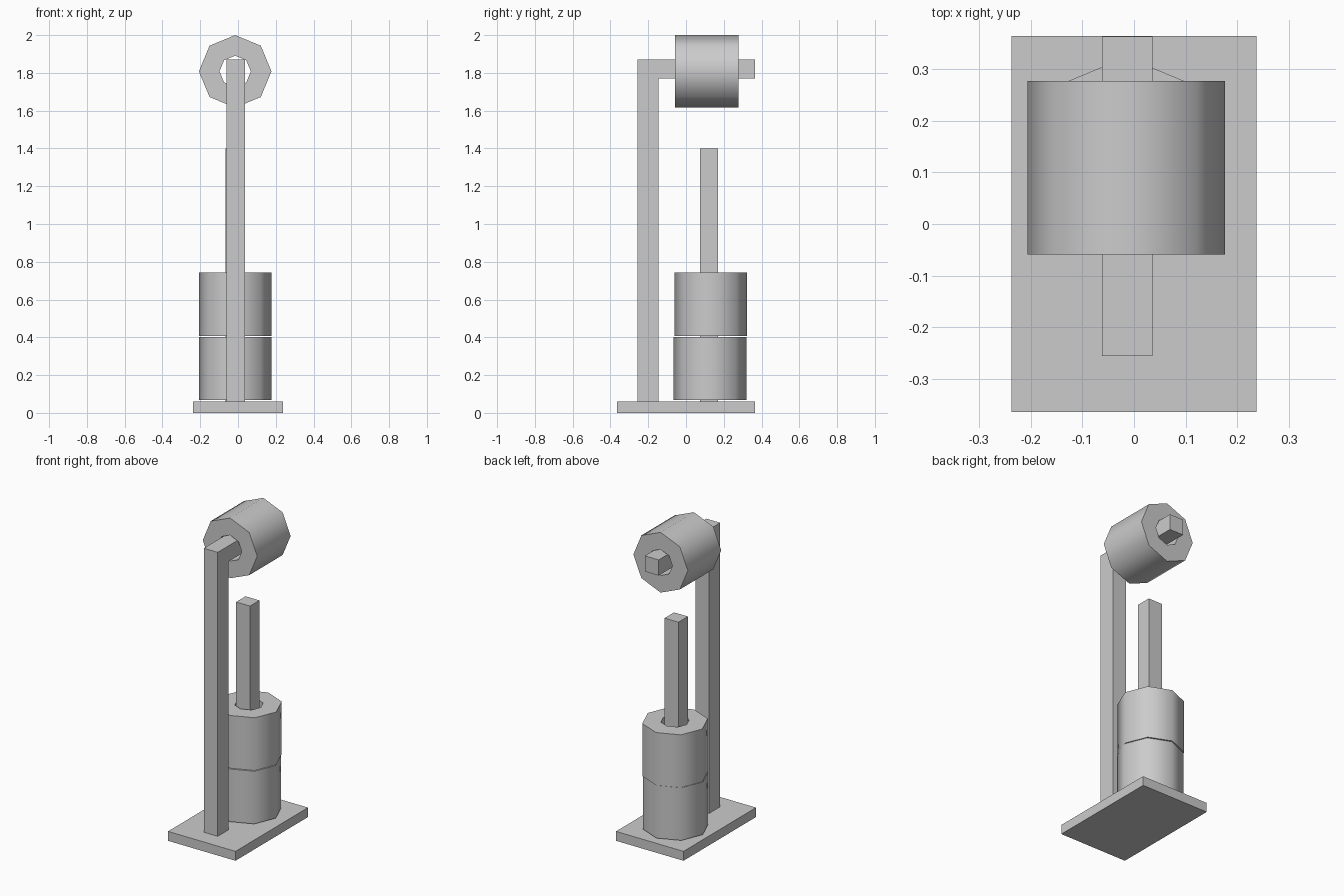
import bpy, bmesh
from math import cos, sin, pi, radians
from mathutils import Matrix, Vector

if "Cube" in bpy.data.objects:
    bpy.data.objects.remove(bpy.data.objects["Cube"])


def finish(name, bm):
    bmesh.ops.recalc_face_normals(bm, faces=bm.faces)
    mesh = bpy.data.meshes.new(name)
    bm.to_mesh(mesh)
    bm.free()
    obj = bpy.data.objects.new(name, mesh)
    bpy.context.collection.objects.link(obj)
    return obj


def box(name, lo, hi):
    lo, hi = Vector(lo), Vector(hi)
    bm = bmesh.new()
    bmesh.ops.create_cube(bm, size=1)
    bmesh.ops.scale(bm, vec=hi - lo, verts=bm.verts)
    bmesh.ops.translate(bm, vec=(lo + hi) / 2, verts=bm.verts)
    return finish(name, bm)


def roll(name, centre, length, along_y=False, outer=0.192, inner=0.083, sides=8):
    """Hollow eight-sided paper roll."""
    bm = bmesh.new()
    h = length / 2
    rings = [[bm.verts.new((r * cos(2 * pi * i / sides), r * sin(2 * pi * i / sides), z))
              for i in range(sides)]
             for r, z in ((outer, -h), (outer, h), (inner, h), (inner, -h))]
    for k in range(4):
        a, b = rings[k], rings[(k + 1) % 4]
        for i in range(sides):
            j = (i + 1) % sides
            bm.faces.new((a[i], a[j], b[j], b[i]))
    if along_y:
        bm.transform(Matrix.Rotation(radians(90), 4, 'X'))
    bm.transform(Matrix.Translation(centre))
    obj = finish(name, bm)
    bpy.ops.object.select_all(action='DESELECT')
    obj.select_set(True)
    bpy.context.view_layer.objects.active = obj
    bpy.ops.object.shade_smooth_by_angle(angle=radians(50))
    return obj


# Base plate
box("base", (-0.238, -0.365, 0), (0.238, 0.365, 0.06))

# Post and arm: one L-shaped profile extruded across x
profile = [(-0.256, 0.06), (-0.145, 0.06), (-0.145, 1.77),
           (0.364, 1.77), (0.364, 1.87), (-0.256, 1.87)]
bm = bmesh.new()
face = bm.faces.new([bm.verts.new((-0.062, y, z)) for y, z in profile])
ext = bmesh.ops.extrude_face_region(bm, geom=[face], use_keep_orig=True)
bmesh.ops.translate(bm, vec=(0.098, 0, 0),
                    verts=[v for v in ext["geom"] if isinstance(v, bmesh.types.BMVert)])
finish("post_and_arm", bm)

# Upright rod for the spare rolls
box("spare_rod", (-0.066, 0.075, 0.06), (0.032, 0.17, 1.40))

# Paper rolls
roll("lower_spare_roll", (-0.015, 0.127, 0.235), 0.336)
roll("upper_spare_roll", (-0.015, 0.132, 0.574), 0.336)
roll("hanging_roll", (-0.015, 0.109, 1.808), 0.336, along_y=True)
